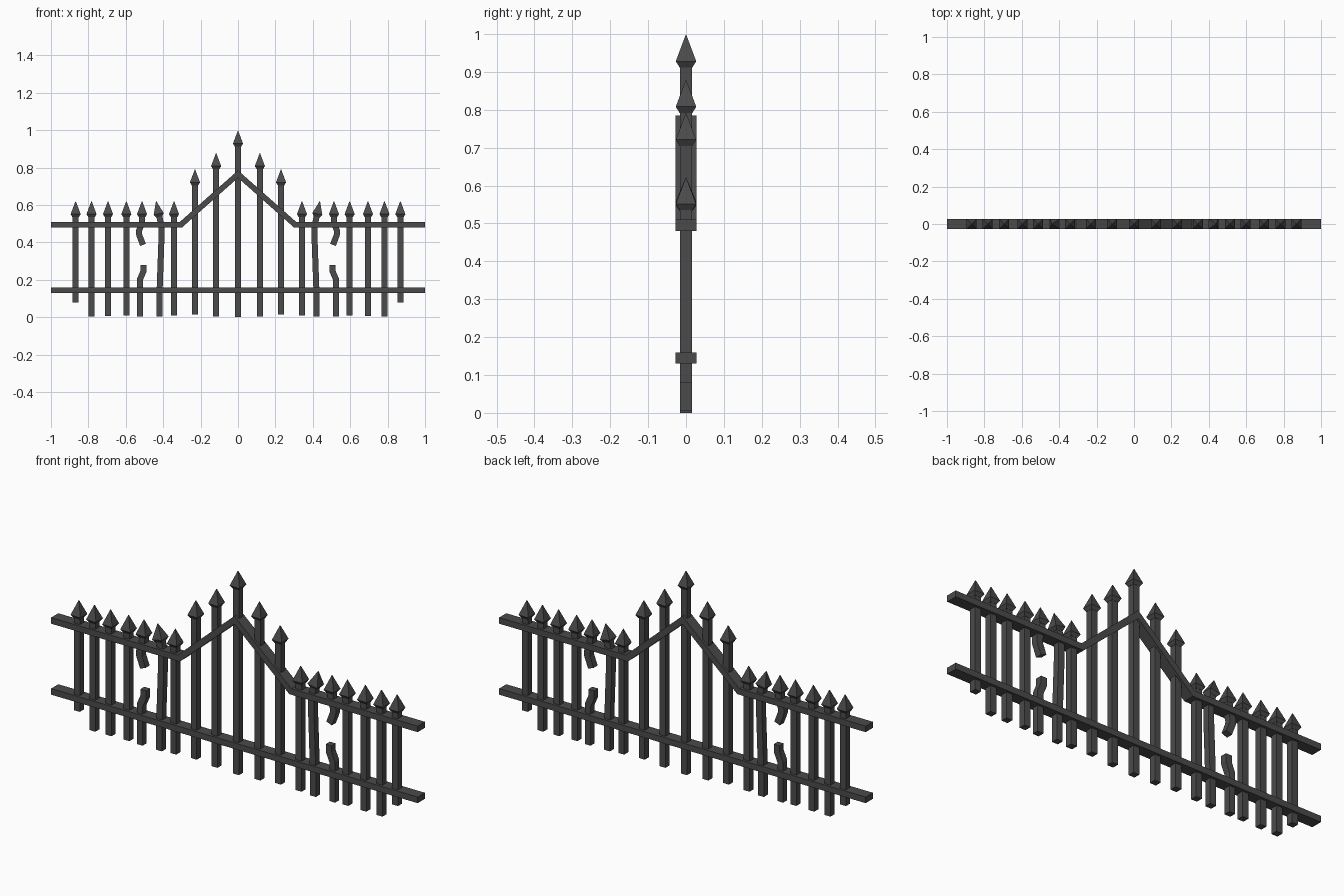
import bpy
import bmesh
from mathutils import Vector, Matrix

cube = bpy.data.objects.get("Cube")
if cube:
    bpy.data.objects.remove(cube, do_unlink=True)

iron = bpy.data.materials.new("dark iron")
iron.use_nodes = True
colour = (0.07, 0.07, 0.07, 1)
iron.diffuse_color = colour
iron.node_tree.nodes["Principled BSDF"].inputs["Base Color"].default_value = colour

BAR = 0.032          # picket thickness
HEAD = 0.085         # spear head height


def finish(bm, name):
    bmesh.ops.recalc_face_normals(bm, faces=bm.faces)
    mesh = bpy.data.meshes.new(name)
    bm.to_mesh(mesh)
    bm.free()
    mesh.materials.append(iron)
    obj = bpy.data.objects.new(name, mesh)
    bpy.context.collection.objects.link(obj)
    return obj


def loft(bm, rings):
    """Skin a list of four-point rings and cap both ends."""
    rings = [[bm.verts.new(p) for p in ring] for ring in rings]
    for a, b in zip(rings, rings[1:]):
        for i in range(4):
            j = (i + 1) % 4
            bm.faces.new((a[i], a[j], b[j], b[i]))
    bm.faces.new(rings[0])
    bm.faces.new(rings[-1])


def strip(name, path, width, depth):
    """Rectangular bar following an x-z path, with mitred corners."""
    pts = [Vector(p) for p in path]
    dirs = [(b - a).normalized() for a, b in zip(pts, pts[1:])]
    rings = []
    for i, p in enumerate(pts):
        before, after = dirs[max(i - 1, 0)], dirs[min(i, len(dirs) - 1)]
        tangent = (before + after).normalized()
        side = Vector((-tangent.y, tangent.x)) * (width / 2 / tangent.dot(after))
        l, r, h = p + side, p - side, depth / 2
        rings.append([(l.x, -h, l.y), (r.x, -h, r.y), (r.x, h, r.y), (l.x, h, l.y)])
    bm = bmesh.new()
    loft(bm, rings)
    return finish(bm, name)


def spear(name, x, tip, lean=0):
    """Four-sided spear head with a short tapered collar."""
    bm = bmesh.new()
    rings = []
    for z, half in ((0, 0.017), (0.016, 0.027), (HEAD, 0.001)):
        rings.append([(-half, -half, z), (half, -half, z), (half, half, z), (-half, half, z)])
    loft(bm, rings)
    obj = finish(bm, name)
    obj.matrix_world = Matrix.Translation((x, 0, tip - HEAD)) @ Matrix.Rotation(lean, 4, 'Y')


def picket(name, x, bottom, tip):
    strip(name + "_bar", [(x, bottom), (x, tip - HEAD + 0.005)], BAR, BAR)
    spear(name + "_head", x, tip)


# Rails: the upper one rises to a peak in the middle
strip("lower_rail", [(-1, 0.145), (1, 0.145)], 0.03, 0.056)
strip("upper_rail", [(-1, 0.495), (-0.305, 0.495), (0, 0.765), (0.305, 0.495), (1, 0.495)],
      0.03, 0.056)

# Straight pickets: distance from centre, bottom, tip
picket("centre_picket", 0, 0, 0.997)
straight = [(0.117, 0.005, 0.877), (0.23, 0.015, 0.79), (0.342, 0.01, 0.62),
            (0.597, 0.008, 0.62), (0.695, 0.006, 0.62), (0.783, 0.005, 0.62),
            (0.868, 0.08, 0.62)]

# Damaged pickets
bent = [(0.42, 0.005), (0.42, 0.12), (0.41, 0.4), (0.41, 0.49), (0.422, 0.545)]
broken_top = [(0.513, 0.54), (0.515, 0.5), (0.53, 0.46), (0.528, 0.44), (0.508, 0.387)]
broken_base = [(0.525, 0.005), (0.525, 0.2), (0.506, 0.245), (0.506, 0.28)]

for s, side in ((1, "left"), (-1, "right")):
    for n, (x, bottom, tip) in enumerate(straight, 1):
        picket(f"{side}_picket_{n}", s * x, bottom, tip)
    for name, path in (("bent_bar", bent), ("broken_upper_bar", broken_top),
                       ("broken_lower_bar", broken_base)):
        strip(f"{side}_{name}", [(s * x, z) for x, z in path], BAR, BAR)
    spear(f"{side}_bent_head", s * 0.421, 0.622, s * 0.2)
    spear(f"{side}_broken_head", s * 0.513, 0.62)
